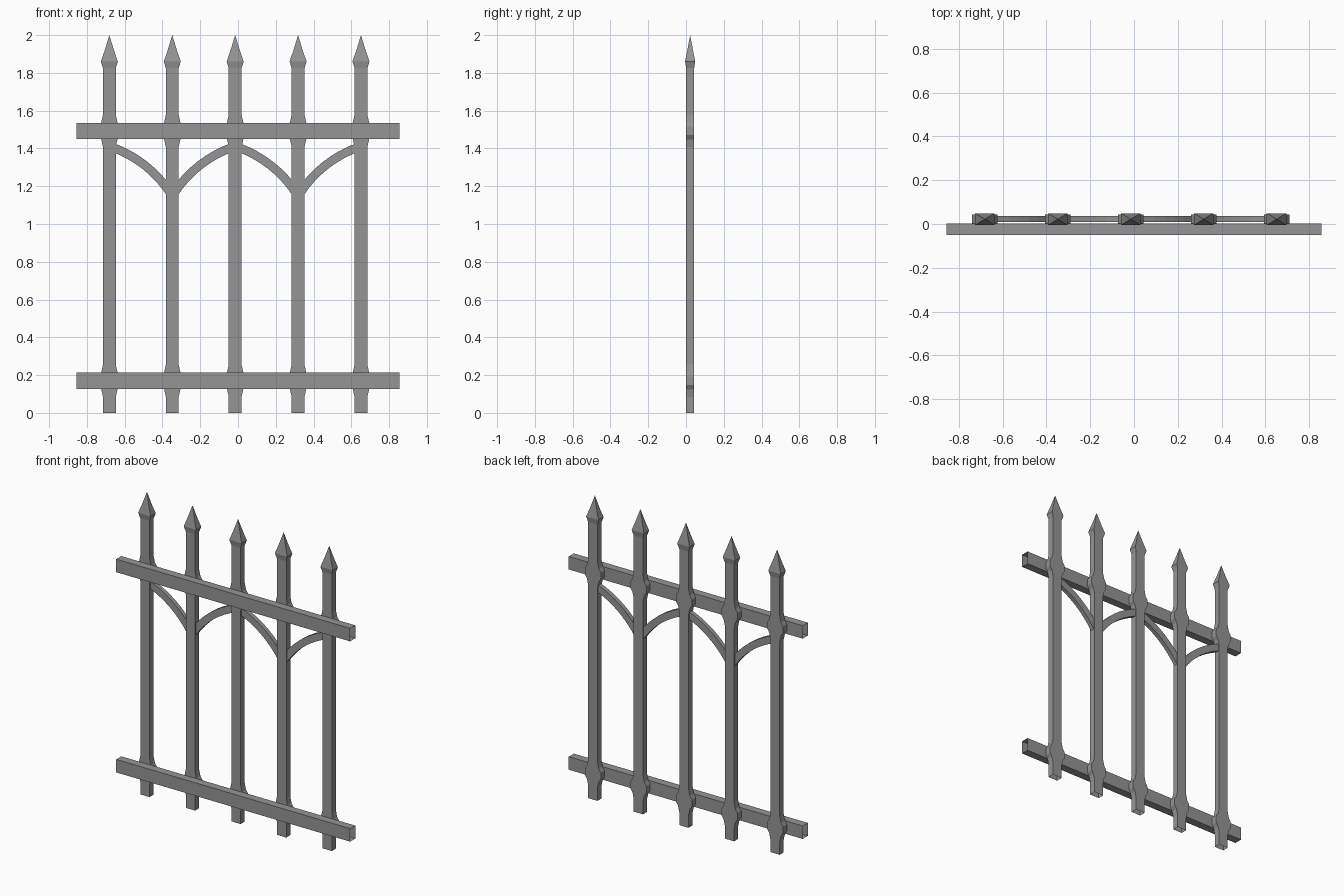
import bpy, bmesh, math

cube = bpy.data.objects.get("Cube")
if cube:
    bpy.data.objects.remove(cube, do_unlink=True)

iron = bpy.data.materials.new("grey iron")
iron.use_nodes = True
colour = (0.3, 0.3, 0.3, 1)
iron.diffuse_color = colour
iron.node_tree.nodes["Principled BSDF"].inputs["Base Color"].default_value = colour


def loft(name, rings, point=None):
    """Skin a list of four-corner rings, leaving the ends open unless a point is given."""
    bm = bmesh.new()
    loops = [[bm.verts.new(p) for p in ring] for ring in rings]
    for a, b in zip(loops, loops[1:]):
        for i in range(4):
            j = (i + 1) % 4
            bm.faces.new((a[i], a[j], b[j], b[i]))
    if point:
        apex = bm.verts.new(point)
        for i in range(4):
            bm.faces.new((loops[-1][i], loops[-1][(i + 1) % 4], apex))
    mesh = bpy.data.meshes.new(name)
    bm.to_mesh(mesh)
    bm.free()
    mesh.materials.append(iron)
    obj = bpy.data.objects.new(name, mesh)
    bpy.context.collection.objects.link(obj)
    return obj


def rect(x, y, z, hx, hy):
    return [(x - hx, y - hy, z), (x + hx, y - hy, z), (x + hx, y + hy, z), (x - hx, y + hy, z)]


MID_Y, SPACING = 0.022, 0.333
POSTS = [-0.015 + SPACING * (i - 2) for i in range(5)]
RAILS = {"lower_rail": 0.17, "upper_rail": 1.493}
HALF_W, HALF_D = 0.034, 0.021

# Post profile: (height, half width, half depth), swelling behind each rail
swell = [(-0.085, HALF_W), (-0.045, 0.043), (-0.022, 0.058),
         (0.022, 0.058), (0.045, 0.043), (0.085, HALF_W)]
profile = [(0, HALF_W, HALF_D)]
for z in RAILS.values():
    profile += [(z + dz, hw, HALF_D) for dz, hw in swell]
profile += [(1.825, HALF_W, HALF_D), (1.86, 0.045, 0.027), (1.915, 0.026, 0.016)]

# Spear-topped posts
for i, x in enumerate(POSTS):
    loft(f"post_{i + 1}", [rect(x, MID_Y, *p) for p in profile], (x, MID_Y, 2))

# Rails: open-ended box tubes in front of the posts
for name, z in RAILS.items():
    rings = [[(x, y, z + dz) for y, dz in
              ((-0.05, -0.043), (0.003, -0.043), (0.003, 0.043), (-0.05, 0.043))]
             for x in (-0.855, 0.855)]
    loft(name, rings)


# Curved braces, sweeping from a high post down to a low post
def brace(name, x0, side):
    rings = []
    for k in range(9):
        a = math.radians(19 + 38 * k / 8)
        ring = []
        for r, y in ((0.597, 0.008), (0.643, 0.008), (0.643, 0.036), (0.597, 0.036)):
            ring.append((x0 + side * (r * math.sin(a) - 0.195), y, 0.823 + r * math.cos(a)))
        rings.append(ring if side < 0 else ring[::-1])
    loft(name, rings)


for n, (i, side) in enumerate(((0, 1), (2, -1), (2, 1), (4, -1))):
    brace(f"arch_brace_{n + 1}", POSTS[i], side)
